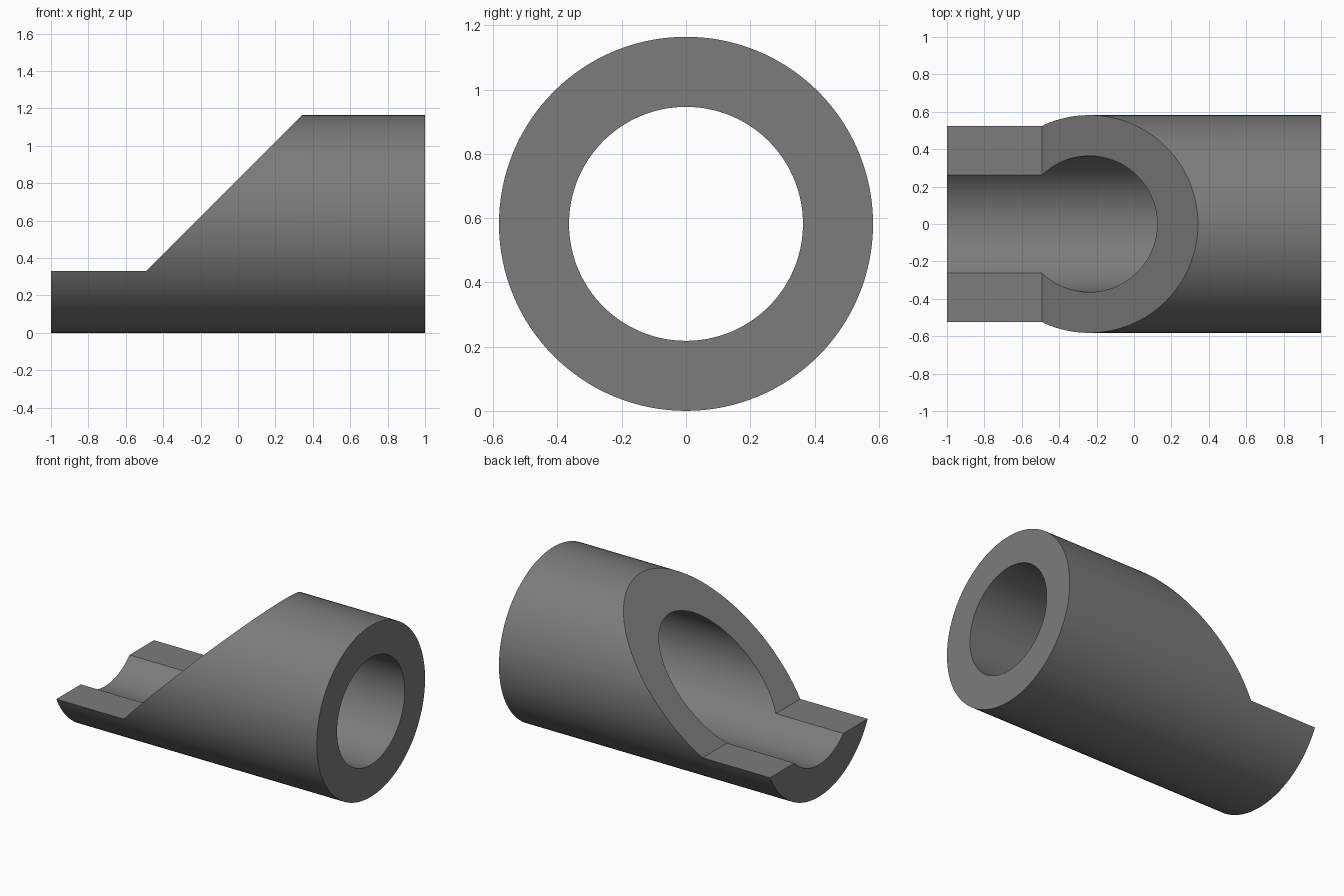
import bpy, bmesh
from math import sin, cos, pi, radians

if "Cube" in bpy.data.objects:
    bpy.data.objects.remove(bpy.data.objects["Cube"])

R_OUT, R_IN, CZ, SEG = 0.582, 0.364, 0.582, 128


def new_object(name, bm):
    bmesh.ops.recalc_face_normals(bm, faces=bm.faces)
    mesh = bpy.data.meshes.new(name)
    bm.to_mesh(mesh)
    bm.free()
    ob = bpy.data.objects.new(name, mesh)
    bpy.context.collection.objects.link(ob)
    return ob


# Straight tube along x
bm = bmesh.new()


def ring(x, r):
    return [bm.verts.new((x, r * cos(2 * pi * i / SEG), CZ + r * sin(2 * pi * i / SEG)))
            for i in range(SEG)]


loops = [ring(-1, R_OUT), ring(1, R_OUT), ring(1, R_IN), ring(-1, R_IN)]
for k in range(4):
    a, b = loops[k], loops[(k + 1) % 4]
    for i in range(SEG):
        j = (i + 1) % SEG
        bm.faces.new((a[i], a[j], b[j], b[i]))
tube = new_object("cut_tube", bm)

# Dark grey material
dark = bpy.data.materials.new("dark_grey")
dark.diffuse_color = (0.2, 0.2, 0.2, 1)
dark.use_nodes = True
dark.node_tree.nodes["Principled BSDF"].inputs["Base Color"].default_value = dark.diffuse_color
tube.data.materials.append(dark)

# Cutter: side profile of the flat step and the 45 degree slope
bm = bmesh.new()
profile = [(-1.2, 0.33), (-0.492, 0.33), (0.508, 1.33), (-1.2, 1.33)]
face = bm.faces.new([bm.verts.new((x, -1, z)) for x, z in profile])
ext = bmesh.ops.extrude_face_region(bm, geom=[face])
bmesh.ops.translate(bm, vec=(0, 2, 0),
                    verts=[v for v in ext["geom"] if isinstance(v, bmesh.types.BMVert)])
cutter = new_object("slope_cutter", bm)
cutter.data.materials.append(dark)
cutter.hide_render = True

# Cut the slope and step out of the tube
mod = tube.modifiers.new("slope_cut", "BOOLEAN")
mod.operation = "DIFFERENCE"
mod.solver = "EXACT"
mod.object = cutter
bpy.ops.object.select_all(action="DESELECT")
bpy.context.view_layer.objects.active = tube
tube.select_set(True)
bpy.ops.object.modifier_apply(modifier=mod.name)
bpy.data.objects.remove(cutter)
bpy.ops.object.shade_smooth_by_angle(angle=radians(20))
